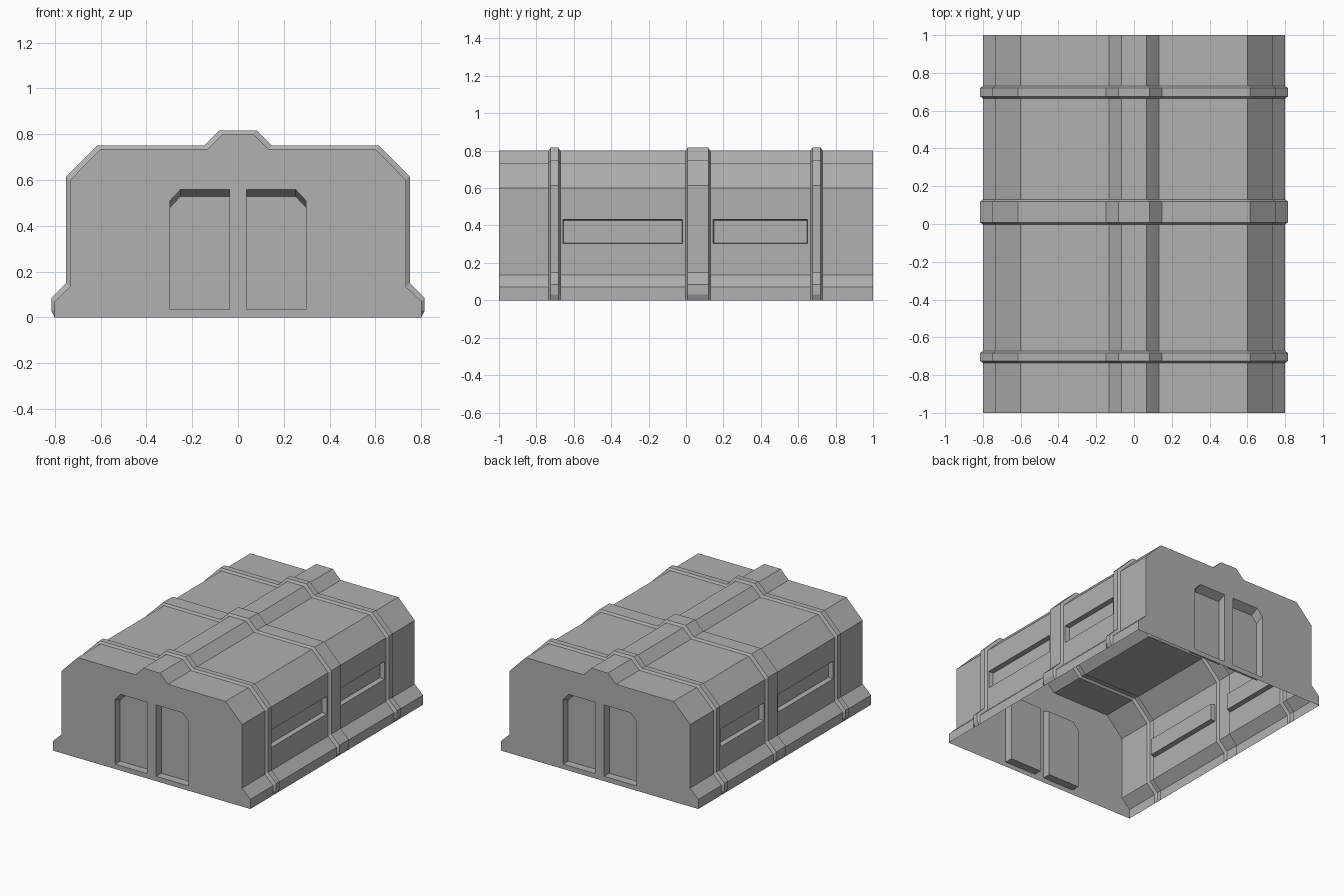
import bpy, bmesh
from mathutils import Vector

if "Cube" in bpy.data.objects:
    bpy.data.objects.remove(bpy.data.objects["Cube"])

# Right half of the cross-section (x, z), plain shell and raised rib
SHELL = [(.8, 0), (.8, .03), (.8, .07), (.733, .135), (.733, .303), (.733, .432),
         (.733, .6), (.6, .735), (.133, .735), (.067, .8)]
RIB = [(.8, 0), (.815, .03), (.815, .085), (.75, .15), (.75, .303), (.75, .432),
       (.75, .615), (.615, .75), (.147, .75), (.081, .817)]
RIBS = [(-.735, -.672), (-.002, .13), (.665, .731)]
WINDOWS = [(-.658, -.018), (.145, .65)]
WINDOW_ROW = 4            # profile segment that holds the windows
DOOR = [(.037, .035), (.297, .035), (.297, .51), (.252, .558), (.037, .558)]
CHAMFER, WINDOW_DEPTH, DOOR_DEPTH = .011, .035, .06


def full(half):
    return half + [(-x, z) for x, z in reversed(half)]


def recess(bm, rim, positions):
    """Side walls from a rim loop to an inner loop, plus the sunken panel."""
    inner = [bm.verts.new(p) for p in positions]
    n = len(rim)
    for i in range(n):
        j = (i + 1) % n
        bm.faces.new((rim[i], rim[j], inner[j], inner[i]))
    bm.faces.new(inner)


bm = bmesh.new()

# Stations along the length: ends, chamfered ribs, window edges
stations = [(-1, SHELL), (1, SHELL)]
for a, b in RIBS:
    stations += [(a, SHELL), (a + CHAMFER, RIB), (b - CHAMFER, RIB), (b, SHELL)]
for a, b in WINDOWS:
    stations += [(a, SHELL), (b, SHELL)]
stations.sort(key=lambda s: s[0])
rings = [[bm.verts.new((x, y, z)) for x, z in full(p)] for y, p in stations]

# Shell skin with recessed side windows, open underneath
count = len(rings[0])
for k in range(len(rings) - 1):
    y0, y1 = stations[k][0], stations[k + 1][0]
    for i in range(count - 1):
        quad = [rings[k][i], rings[k + 1][i], rings[k + 1][i + 1], rings[k][i + 1]]
        if (y0, y1) in WINDOWS and i in (WINDOW_ROW, count - 2 - WINDOW_ROW):
            mid = sum((v.co for v in quad), Vector()) / 4
            inner = []
            for v in quad:
                p = v.co.copy()
                p.x -= WINDOW_DEPTH if p.x > 0 else -WINDOW_DEPTH
                p.y += .004 if p.y < mid.y else -.004
                p.z += .004 if p.z < mid.z else -.004
                inner.append(p)
            recess(bm, quad, inner)
        else:
            bm.faces.new(quad)

# End walls, each with two recessed doors
for ring, end in ((rings[0], -1), (rings[-1], 1)):
    loops = [ring]
    for side in (-1, 1):
        rim = [bm.verts.new((side * x, end, z)) for x, z in DOOR]
        loops.append(rim)
    edges = []
    for loop in loops:
        for a, b in zip(loop, loop[1:] + loop[:1]):
            edges.append(bm.edges.get((a, b)) or bm.edges.new((a, b)))
    bmesh.ops.triangle_fill(bm, edges=edges, use_beauty=True, normal=(0, end, 0))
    for rim in loops[1:]:
        recess(bm, rim, [(v.co.x, end * (1 - DOOR_DEPTH), v.co.z - (.03 if v.co.z > .1 else 0))
                         for v in rim])

bmesh.ops.recalc_face_normals(bm, faces=bm.faces[:])
mesh = bpy.data.meshes.new("shelter_shell")
bm.to_mesh(mesh)
bm.free()

# Mid-grey painted shell
grey = bpy.data.materials.new("mid_grey")
grey.diffuse_color = (.44, .44, .44, 1)
grey.use_nodes = True
grey.node_tree.nodes["Principled BSDF"].inputs["Base Color"].default_value = grey.diffuse_color
mesh.materials.append(grey)
bpy.context.collection.objects.link(bpy.data.objects.new("shelter_shell", mesh))
